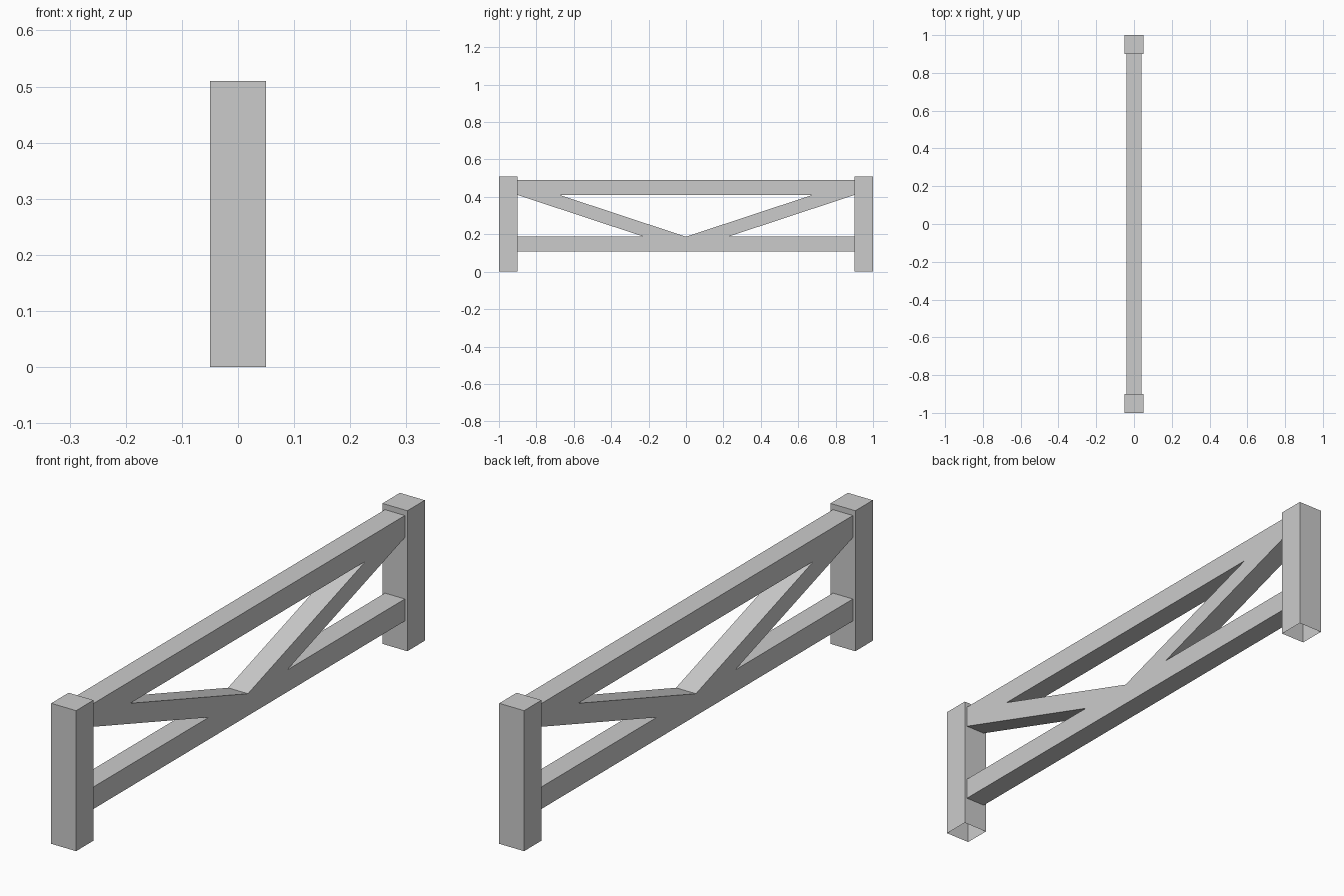
import bpy, bmesh

if "Cube" in bpy.data.objects:
    bpy.data.objects.remove(bpy.data.objects["Cube"])


def prism(name, outline, half_x, open_sides=()):
    """Extrude a (y, z) outline across x; open_sides lists outline edges left without a face."""
    bm = bmesh.new()
    left = [bm.verts.new((-half_x, y, z)) for y, z in outline]
    right = [bm.verts.new((half_x, y, z)) for y, z in outline]
    bm.faces.new(left)
    bm.faces.new(right[::-1])
    n = len(outline)
    for i in range(n):
        if i not in open_sides:
            j = (i + 1) % n
            bm.faces.new((left[j], left[i], right[i], right[j]))
    bmesh.ops.recalc_face_normals(bm, faces=bm.faces)
    mesh = bpy.data.meshes.new(name)
    bm.to_mesh(mesh)
    bm.free()
    obj = bpy.data.objects.new(name, mesh)
    bpy.context.collection.objects.link(obj)
    return obj


def rect(y0, y1, z0, z1):
    return [(y0, z0), (y1, z0), (y1, z1), (y0, z1)]


LOW_BOTTOM, LOW_TOP = 0.107, 0.187
HIGH_BOTTOM, HIGH_TOP = 0.41, 0.49

# Horizontal rails, butting against the posts
prism("bottom_rail", rect(-0.9, 0.9, LOW_BOTTOM, LOW_TOP), 0.04, (1, 3))
prism("top_rail", rect(-0.9, 0.9, HIGH_BOTTOM, HIGH_TOP), 0.04, (1, 3))

for side, s in (("front", -1), ("back", 1)):
    # End post, open underneath
    prism(side + "_post", rect(0.9 * s, 1.0 * s, 0, 0.51), 0.05, (0,))
    # Diagonal brace, flush with the rails
    brace = [(0, LOW_TOP), (0.225 * s, LOW_TOP),
             (0.9 * s, HIGH_BOTTOM), (0.675 * s, HIGH_BOTTOM)]
    prism(side + "_brace", brace, 0.04, (0, 2))
